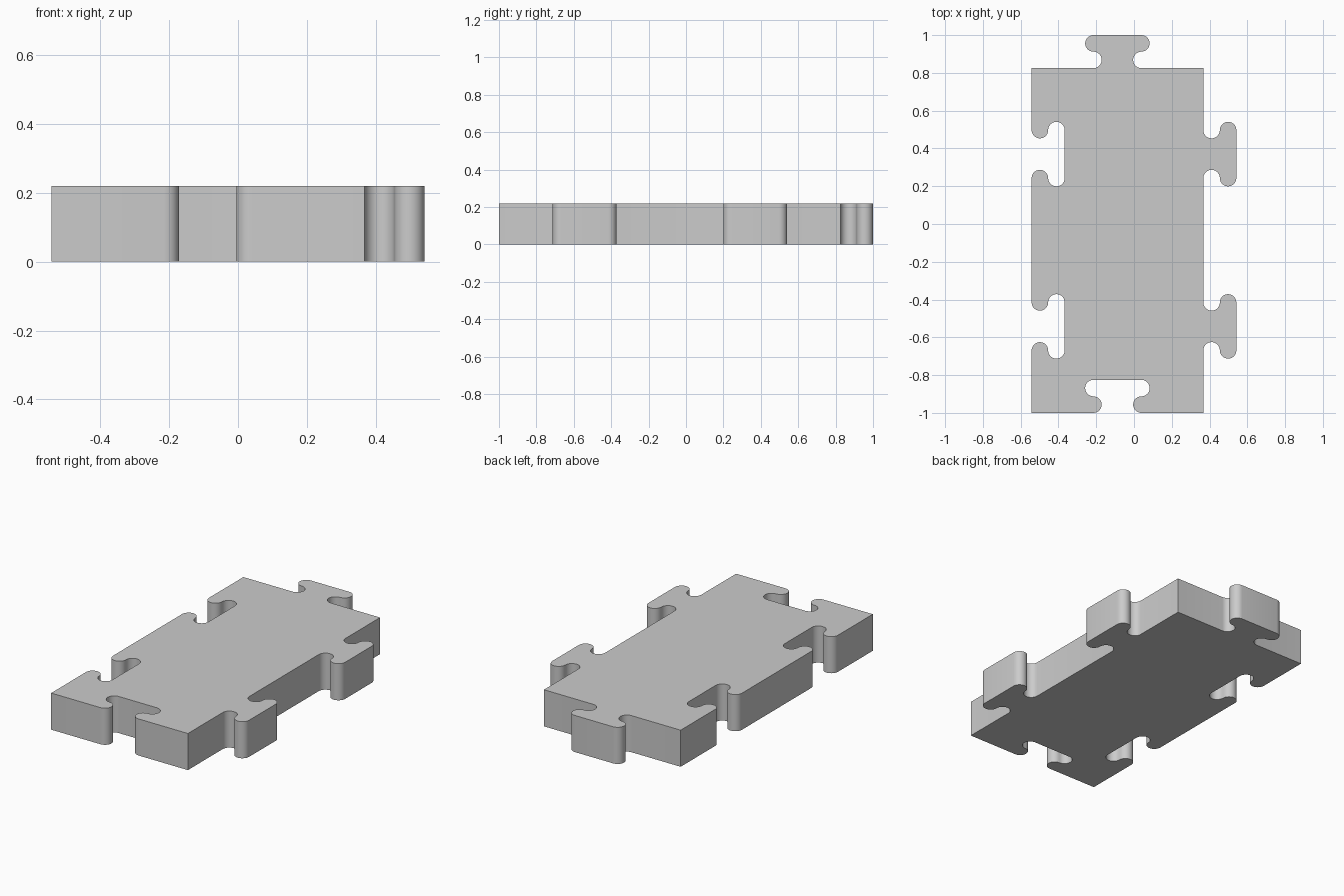
import bpy
import bmesh
from math import radians, cos, sin
from mathutils import Vector

if "Cube" in bpy.data.objects:
    bpy.data.objects.remove(bpy.data.objects["Cube"], do_unlink=True)

HEIGHT = 0.22
DEPTH = 0.175            # how far a tab sticks out
R = DEPTH / 4            # radius of every rounded end
ARC_OFFSET = 0.127       # arc centres from the tab's middle
LEFT, RIGHT = -0.542, 0.542 - DEPTH
FRONT, BACK = -1.0, 1.0 - DEPTH
END_JOINT_X = -0.088
SIDE_JOINTS_Y = (-0.542, 0.37)
STEPS = 14
X, Y = Vector((1, 0)), Vector((0, 1))


def arc(u, v, start, end):
    """Points of an arc of radius R around (u, v)."""
    angles = [radians(start + (end - start) * i / STEPS) for i in range(STEPS + 1)]
    return [(u + R * cos(a), v + R * sin(a)) for a in angles]


def joint(centre, along, out):
    """Interlocking outline: a rounded notch, a rounded head, then their mirror."""
    half = arc(-ARC_OFFSET, R, -90, 90) + arc(-ARC_OFFSET, 3 * R, -90, -270)[1:]
    whole = half + [(-u, v) for u, v in reversed(half)]
    return [centre + along * u + out * v for u, v in whole]


# Counter-clockwise outline: sockets in front and on one side, tabs opposite
outline = [Vector((LEFT, FRONT))]
outline += joint(Vector((END_JOINT_X, FRONT)), X, Y)
outline.append(Vector((RIGHT, FRONT)))
for y in SIDE_JOINTS_Y:
    outline += joint(Vector((RIGHT, y)), Y, X)
outline.append(Vector((RIGHT, BACK)))
outline += joint(Vector((END_JOINT_X, BACK)), -X, Y)
outline.append(Vector((LEFT, BACK)))
for y in reversed(SIDE_JOINTS_Y):
    outline += joint(Vector((LEFT, y)), -Y, X)

# Extrude the outline into a solid tile
bm = bmesh.new()
base = bm.faces.new([bm.verts.new((p.x, p.y, 0)) for p in outline])
top = bmesh.ops.extrude_face_region(bm, geom=[base], use_keep_orig=True)["geom"]
bmesh.ops.translate(bm, vec=(0, 0, HEIGHT),
                    verts=[g for g in top if isinstance(g, bmesh.types.BMVert)])
bmesh.ops.recalc_face_normals(bm, faces=bm.faces)
mesh = bpy.data.meshes.new("interlocking_tile")
bm.to_mesh(mesh)
bm.free()
tile = bpy.data.objects.new("interlocking_tile", mesh)
bpy.context.collection.objects.link(tile)

# Plain grey material
grey = bpy.data.materials.new("plain_grey")
grey.use_nodes = True
colour = (0.6, 0.6, 0.6, 1)
grey.diffuse_color = colour
grey.node_tree.nodes["Principled BSDF"].inputs["Base Color"].default_value = colour
mesh.materials.append(grey)

# Smooth round ends, sharp rims
bpy.ops.object.select_all(action="DESELECT")
tile.select_set(True)
bpy.context.view_layer.objects.active = tile
bpy.ops.object.shade_smooth_by_angle(angle=radians(30))
